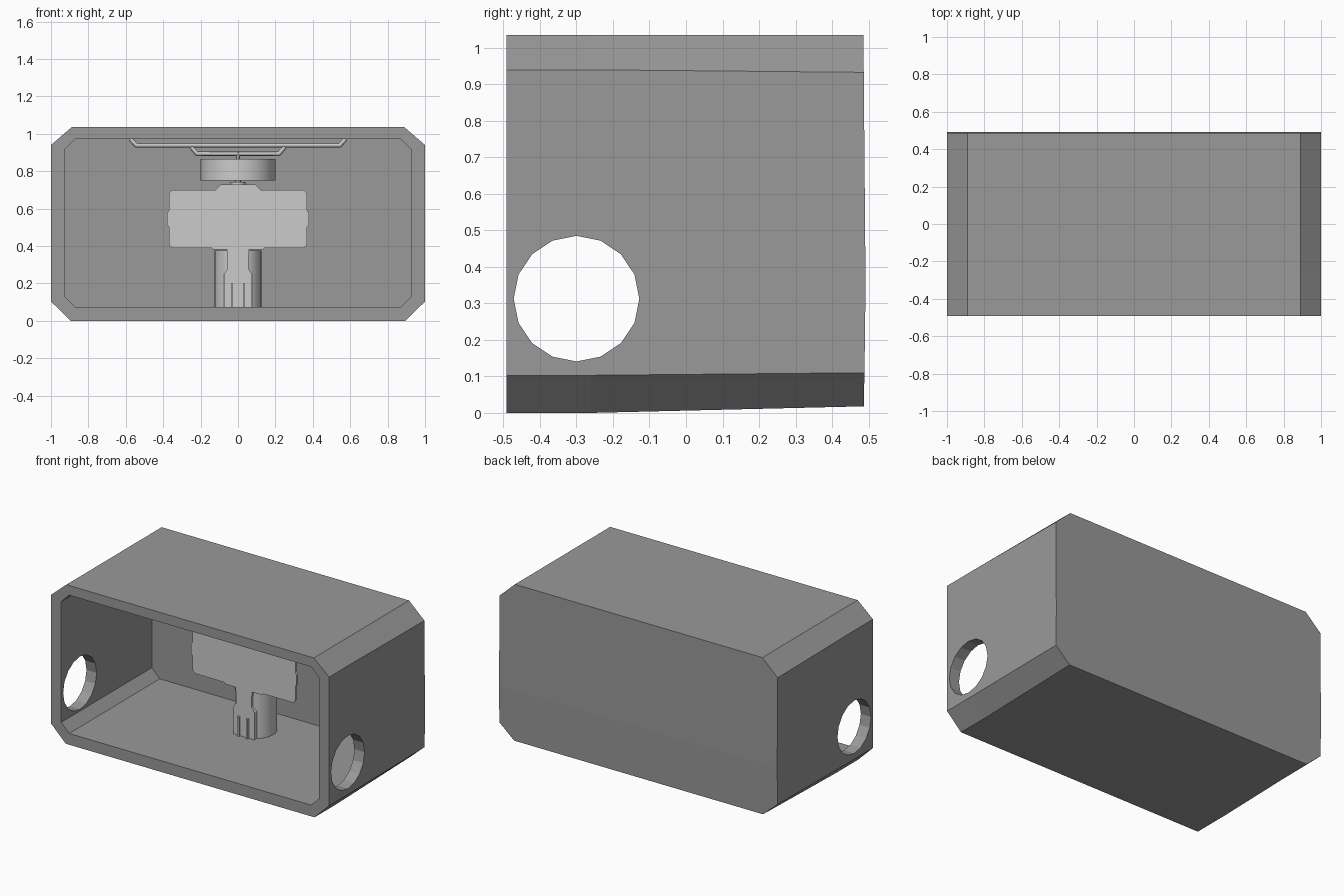
import bpy, bmesh, math

if "Cube" in bpy.data.objects:
    bpy.data.objects.remove(bpy.data.objects["Cube"])


def make_object(name, bm):
    bmesh.ops.recalc_face_normals(bm, faces=bm.faces)
    mesh = bpy.data.meshes.new(name)
    bm.to_mesh(mesh)
    bm.free()
    ob = bpy.data.objects.new(name, mesh)
    bpy.context.collection.objects.link(ob)
    return ob


def mirrored(half):
    return half + [(-x, z) for x, z in reversed(half)]


def ring(bm, half, ys):
    ys = ys + ys[::-1]
    return [bm.verts.new((x, y, z)) for (x, z), y in zip(mirrored(half), ys)]


def bridge(bm, a, b):
    n = len(a)
    for i in range(n):
        bm.faces.new((a[i], a[(i + 1) % n], b[(i + 1) % n], b[i]))


def cap(bm, r):
    n = len(r)
    for i in range(n // 2 - 1):
        bm.faces.new((r[i], r[i + 1], r[n - 2 - i], r[n - 1 - i]))


def plate(name, half, y0, y1):
    bm = bmesh.new()
    front = ring(bm, half, [y0] * len(half))
    back = ring(bm, half, [y1] * len(half))
    bridge(bm, front, back)
    cap(bm, front)
    cap(bm, back)
    return make_object(name, bm)


def cylinder(name, r, z0, z1, y, sides=32):
    bpy.ops.mesh.primitive_cylinder_add(vertices=sides, radius=r, depth=z1 - z0,
                                        location=(0, y, (z0 + z1) / 2))
    ob = bpy.context.object
    ob.name = name
    bpy.ops.object.shade_smooth_by_angle(angle=math.radians(35))
    return ob


def rod(name, points, r, y):
    cu = bpy.data.curves.new(name, 'CURVE')
    cu.dimensions = '3D'
    cu.bevel_depth = r
    cu.bevel_resolution = 2
    cu.use_fill_caps = True
    sp = cu.splines.new('POLY')
    sp.points.add(len(points) - 1)
    for p, (x, z) in zip(sp.points, points):
        p.co = (x, y, z, 1)
    ob = bpy.data.objects.new(name, cu)
    bpy.context.collection.objects.link(ob)


# Hollow chamfered housing, open at the front, underside rising to the back
bm = bmesh.new()
outer = [(.895, 0), (1, .103), (1, .35), (1, .94), (.89, 1.035)]
rear = [(.895, .018), (1, .11), (1, .35), (1, .933), (.89, 1.035)]
inner = [(.87, .073), (.927, .13), (.927, .35), (.927, .915), (.87, .972)]
flat = [-.492] * 5
rings = [ring(bm, inner, [.438] * 5), ring(bm, inner, flat), ring(bm, outer, flat),
         ring(bm, outer, [-.26] * 5), ring(bm, rear, [.487, .489, .492, .487, .486])]
for a, b in zip(rings, rings[1:]):
    bridge(bm, a, b)
cap(bm, rings[0])
cap(bm, rings[-1])
housing = make_object("housing", bm)
dark = bpy.data.materials.new("dark_grey")
dark.diffuse_color = (.32, .32, .32, 1)
dark.use_nodes = True
dark.node_tree.nodes["Principled BSDF"].inputs["Base Color"].default_value = dark.diffuse_color
housing.data.materials.append(dark)

# Round side openings
bpy.ops.mesh.primitive_cylinder_add(vertices=16, radius=.172, depth=3,
                                    location=(0, -.3, .313), rotation=(0, math.pi / 2, 0))
cutter = bpy.context.object
cutter.name = "side_hole_cutter"
cutter.hide_render = True
cutter.data.materials.append(dark)
bpy.context.view_layer.objects.active = housing
mod = housing.modifiers.new("side_holes", 'BOOLEAN')
mod.operation = 'DIFFERENCE'
mod.solver = 'EXACT'
mod.object = cutter
bpy.ops.object.modifier_apply(modifier=mod.name)
bpy.data.objects.remove(cutter)

# Central stem, shaft and ceiling disc
Y = .185
cylinder("stem", .125, .073, .375, Y)
cylinder("shaft", .06, .37, .72, Y, 16)
cylinder("neck", .04, .71, .742, Y, 16)
cylinder("disc_hub", .015, .74, .76, Y, 8)
cylinder("disc", .2, .75, .865, Y)
cylinder("disc_pin", .012, .86, .9, Y, 8)

# Flat front panel with stepped edges
plate("panel", [(.06, .355), (.06, .38), (.13, .38), (.14, .39), (.355, .39), (.37, .41),
                (.37, .5), (.38, .515), (.38, .575), (.37, .59), (.37, .68), (.355, .70),
                (.12, .70), (.09, .73)], .06, .075)

# Bracket under the panel with two fins
plate("bracket", [(.075, .073), (.075, .25), (.055, .28), (.055, .36)], .06, .12)
for s in (-1, 1):
    bpy.ops.mesh.primitive_cube_add(size=1, location=(s * .032, .058, .137))
    bpy.context.object.name = "bracket_fin"
    bpy.context.object.scale = (.012, .025, .127)

# Bent hanger rods under the ceiling
for name, w, z0, z1 in (("wide_hanger", .575, .972, .938), ("narrow_hanger", .25, .93, .893)):
    rod(name, [(-w, z0), (-w + .03, z1), (w - .03, z1), (w, z0)], .012, Y)
